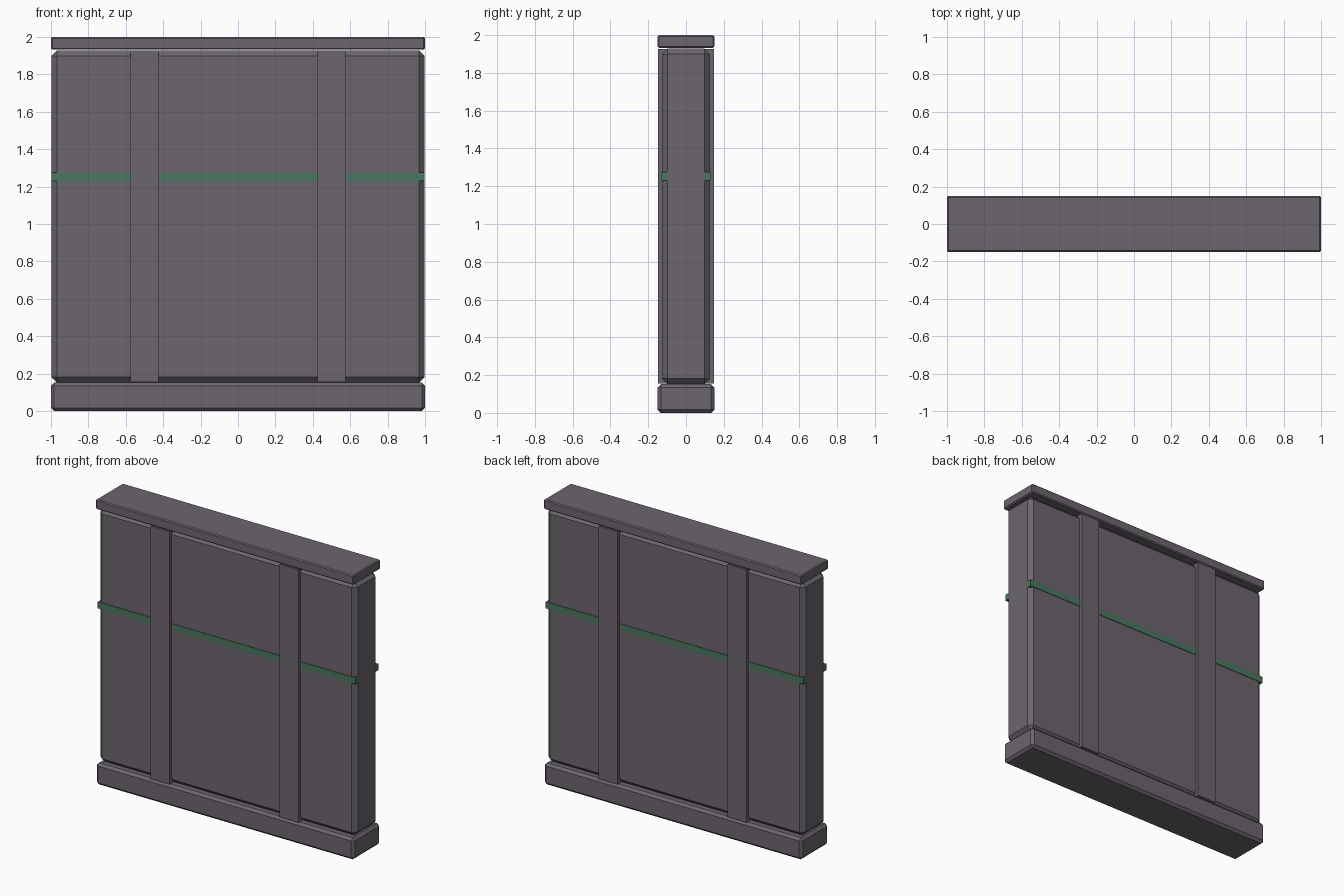
import bpy

if "Cube" in bpy.data.objects:
    bpy.data.objects.remove(bpy.data.objects["Cube"])


def material(name, rgb):
    m = bpy.data.materials.new(name)
    m.diffuse_color = (*rgb, 1)
    m.use_nodes = True
    m.node_tree.nodes["Principled BSDF"].inputs["Base Color"].default_value = m.diffuse_color
    return m


STONE = material("grey_stone", (0.150, 0.133, 0.157))
GREEN = material("green_trim", (0.068, 0.185, 0.115))


def box(name, lo, hi, mat, bevel=0):
    """Box between two corners, with an optional one-segment chamfer."""
    bpy.ops.mesh.primitive_cube_add(size=1, location=[(a + b) / 2 for a, b in zip(lo, hi)])
    ob = bpy.context.object
    ob.name = name
    ob.scale = [b - a for a, b in zip(lo, hi)]
    bpy.ops.object.transform_apply(location=False, rotation=False, scale=True)
    ob.data.materials.append(mat)
    if bevel:
        mod = ob.modifiers.new("chamfer", 'BEVEL')
        mod.width = bevel
        mod.segments = 1
    return ob


# Main slab with plinth below and coping above
box("plinth", (-1, -0.15, 0), (1, 0.15, 0.152), STONE, 0.017)
box("wall_panel", (-0.998, -0.126, 0.152), (0.998, 0.126, 1.928), STONE, 0.029)
box("coping", (-1, -0.15, 1.932), (1, 0.15, 2), STONE, 0.007)

# Upright ribs running through the slab and standing proud on both faces
for side, x in (("left", -0.5), ("right", 0.5)):
    box(side + "_rib", (x - 0.074, -0.149, 0.155), (x + 0.074, 0.149, 1.927), STONE)

# Thin green band on each face
for side, s in (("front", -1), ("back", 1)):
    y0, y1 = sorted((s * 0.095, s * 0.130))
    box(side + "_band", (-0.998, y0, 1.23), (0.998, y1, 1.275), GREEN)
